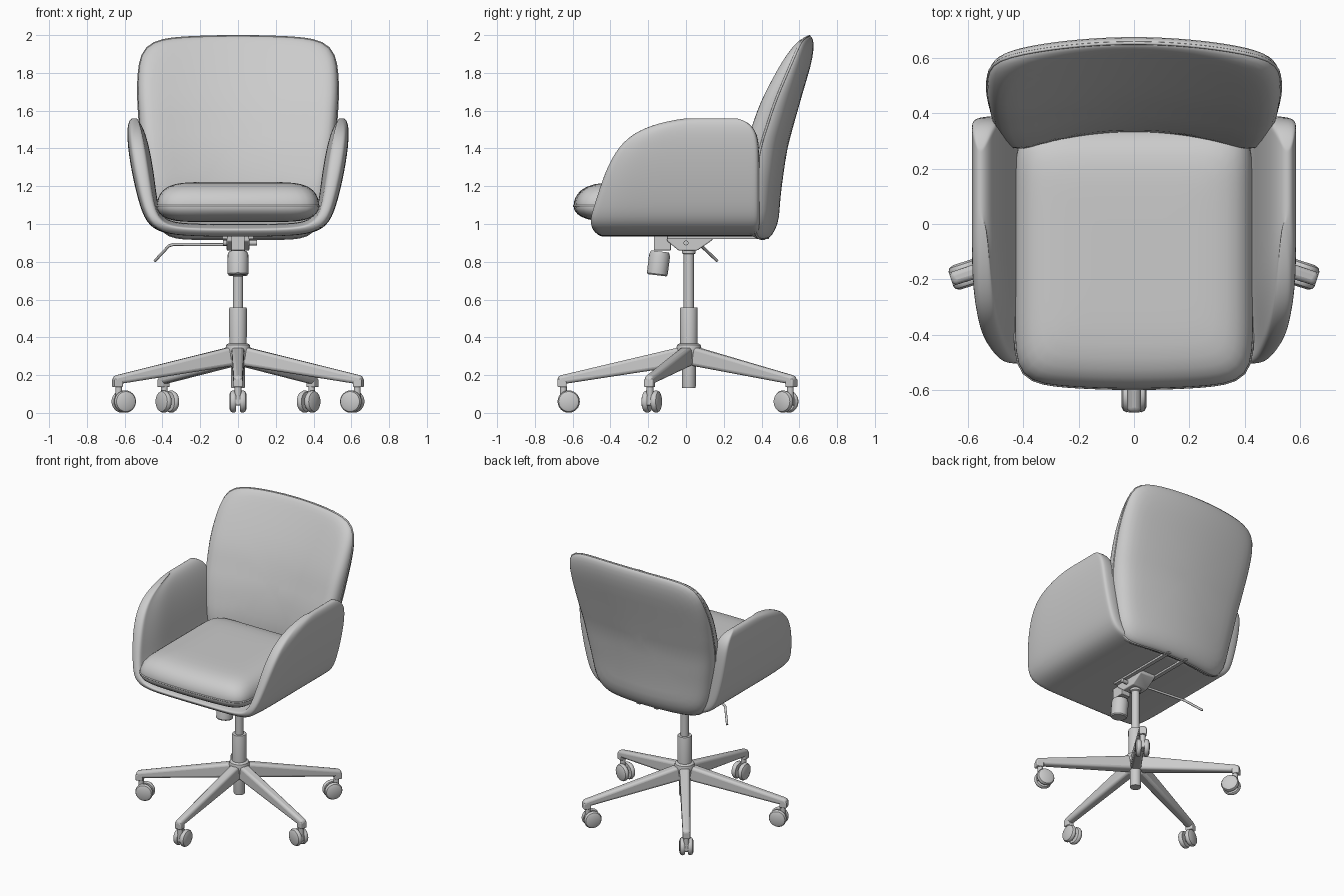
import bpy, bmesh, math
from mathutils import Matrix

cube = bpy.data.objects.get("Cube")
if cube:
    bpy.data.objects.remove(cube, do_unlink=True)

grey = bpy.data.materials.new("plain_grey")
grey.use_nodes = True
colour = (0.6, 0.6, 0.6, 1)
grey.diffuse_color = colour
grey.node_tree.nodes["Principled BSDF"].inputs["Base Color"].default_value = colour


def interp(table, t):
    """Linear lookup in a short table of (key, value) pairs."""
    if t <= table[0][0]:
        return table[0][1]
    for (a, va), (b, vb) in zip(table, table[1:]):
        if t <= b:
            return va + (vb - va) * (t - a) / (b - a)
    return table[-1][1]


def soft(table, t):
    """Lookup averaged over a short span, to round the kinks."""
    return sum(interp(table, t + 0.02 * k) for k in range(-3, 4)) / 7


def finish(name, bm, angle=35, bevel=0, subsurf=0):
    bmesh.ops.remove_doubles(bm, verts=bm.verts, dist=1e-5)
    bmesh.ops.recalc_face_normals(bm, faces=bm.faces)
    mesh = bpy.data.meshes.new(name)
    bm.to_mesh(mesh)
    bm.free()
    mesh.materials.append(grey)
    ob = bpy.data.objects.new(name, mesh)
    bpy.context.collection.objects.link(ob)
    bpy.ops.object.select_all(action='DESELECT')
    ob.select_set(True)
    bpy.context.view_layer.objects.active = ob
    bpy.ops.object.shade_smooth_by_angle(angle=math.radians(angle))
    if bevel:
        mod = ob.modifiers.new("bevel", 'BEVEL')
        mod.width, mod.segments = bevel, 3
    if subsurf:
        mod = ob.modifiers.new("smooth", 'SUBSURF')
        mod.levels = mod.render_levels = subsurf


def lathe(name, profile, matrix=Matrix(), n=28):
    """Spin (radius, height) points about the local z axis."""
    bm = bmesh.new()
    pts = [(0, profile[0][1])] + profile + [(0, profile[-1][1])]
    vs = [bm.verts.new((r, 0, z)) for r, z in pts]
    edges = [bm.edges.new(p) for p in zip(vs, vs[1:])]
    bmesh.ops.spin(bm, geom=vs + edges, cent=(0, 0, 0), axis=(0, 0, 1),
                   angle=math.tau, steps=n, use_merge=True)
    bm.transform(matrix)
    finish(name, bm)


def prism(name, ring_a, ring_b, matrix=Matrix(), bevel=0.006):
    """Join two matching polygons into a solid."""
    bm = bmesh.new()
    a = [bm.verts.new(p) for p in ring_a]
    b = [bm.verts.new(p) for p in ring_b]
    bm.faces.new(a)
    bm.faces.new(b[::-1])
    for i in range(len(a)):
        j = (i + 1) % len(a)
        bm.faces.new((a[i], a[j], b[j], b[i]))
    bm.transform(matrix)
    finish(name, bm, bevel=bevel)


def pipe(name, points, radius, cyclic=False):
    curve = bpy.data.curves.new(name, 'CURVE')
    curve.dimensions = '3D'
    curve.bevel_depth, curve.bevel_resolution = radius, 2
    curve.use_fill_caps = True
    spline = curve.splines.new('POLY')
    spline.points.add(len(points) - 1)
    for p, co in zip(spline.points, points):
        p.co = (*co, 1)
    spline.use_cyclic_u = cyclic
    curve.materials.append(grey)
    bpy.context.collection.objects.link(bpy.data.objects.new(name, curve))


def pillow(name, place, power, edge, n=96):
    """Padded panel: place(u, v, t) maps a rounded square with thickness t."""
    bm = bmesh.new()

    def ring(s, t):
        out = []
        for k in range(n):
            c, d = math.cos(math.tau * k / n), math.sin(math.tau * k / n)
            r = s * (abs(c) ** power + abs(d) ** power) ** (-1 / power)
            out.append(place(r * c, r * d, t))
        return out

    steps = [0.1, 0.25, 0.4, 0.55, 0.68, 0.78, 0.86, 0.92, 0.96, 0.985, 0.996, 1]
    sizes = [(s, math.sqrt(1 - s ** edge)) for s in steps]
    sizes += [(s, -t) for s, t in sizes[-2::-1]]
    rings = [[bm.verts.new(p) for p in ring(s, t)] for s, t in sizes]
    for a, b in zip(rings, rings[1:]):
        for k in range(n):
            j = (k + 1) % n
            bm.faces.new((a[k], a[j], b[j], b[k]))
    bm.faces.new(rings[0])
    bm.faces.new(rings[-1][::-1])
    finish(name, bm, angle=80)
    pipe(name + "_piping", ring(0.997, 0), 0.006, True)


# Seat cushion
def seat_place(u, v, t):
    y = -0.11 + 0.46 * v
    if v < 0:
        y -= 0.025 * (1 - u * u) * v * v
    return (0.43 * u, y, 1.095 + t * (0.127 if t > 0 else 0.085))


pillow("seat_cushion", seat_place, 9, 7)

# Backrest, leaning and wrapped around the sitter
back_front = [(0.92, 0.37), (1.0, 0.34), (1.2, 0.33), (1.4, 0.37), (1.65, 0.455),
              (1.8, 0.53), (1.93, 0.60), (2.0, 0.63)]
back_rear = [(0.92, 0.46), (0.98, 0.49), (1.15, 0.5), (1.4, 0.535), (1.65, 0.605),
             (1.87, 0.67), (2.0, 0.688)]
back_width = [(0.92, 0.43), (1.1, 0.46), (1.3, 0.495), (1.5, 0.52), (1.7, 0.532), (2.0, 0.525)]


def back_place(u, v, t):
    z = 1.458 + 0.538 * v
    x = soft(back_width, z) * u
    f, r = soft(back_front, z), soft(back_rear, z)
    y = (f + r) / 2 - t * (r - f) / 2 - (0.062 + 0.03 * max(t, 0)) * u * u
    return (x, y, z - 0.025 * u * u * max(v, 0))


pillow("backrest", back_place, 8, 14)

# Arm shell: one U-shaped padded sweep under the seat and up both sides
outer = [(0.566, 1.56), (0.581, 1.538), (0.588, 1.48), (0.58, 1.38), (0.558, 1.25),
         (0.527, 1.12), (0.49, 1.01), (0.415, 0.95), (0.25, 0.935), (0, 0.932)]
inner = [(0.543, 1.56), (0.517, 1.538), (0.49, 1.48), (0.464, 1.38), (0.443, 1.25),
         (0.428, 1.12), (0.405, 1.04), (0.345, 1.008), (0.22, 1.0), (0, 1.0)]
shell_front = [(0.93, -0.455), (0.95, -0.48), (1.0, -0.52), (1.1, -0.485), (1.28, -0.43),
               (1.42, -0.36), (1.48, -0.29), (1.538, -0.14), (1.56, 0.0)]
shell_back = [(1.38, 0.39), (1.48, 0.38), (1.538, 0.335), (1.56, 0.27)]


def sweep(half, s, y_shift=0.0):
    """One U section of the shell at fraction s from front to back."""
    row = []
    for x, z in half + [(-x, z) for x, z in half[-2::-1]]:
        y0, y1 = interp(shell_front, z), interp(shell_back, z)
        row.append((x * (1 - 0.04 * max(0, 1 - 5 * s) ** 2), y0 + (y1 - y0) * s, z))
    return row


bm = bmesh.new()
stations = [0, 0.04, 0.12, 0.24, 0.42, 0.62, 0.85, 0.96, 1]
sheets = []
for base in (outer, inner):
    rows = []
    for s in stations:
        # the padding swells inward behind the thin front rim
        full = min(1, 0.6 + 2.2 * s)
        half = [(a + (b - a) * full, c + (d - c) * full)
                for (a, c), (b, d) in zip(outer, base)]
        rows.append([bm.verts.new(p) for p in sweep(half, s)])
    sheets.append(rows)
    for a, b in zip(rows, rows[1:]):
        for j in range(len(a) - 1):
            bm.faces.new((a[j], a[j + 1], b[j + 1], b[j]))
rims = []
for g in sheets:
    rims.append(g[0] + [row[-1] for row in g[1:]] + g[-1][-2::-1]
                + [row[0] for row in g[-2:0:-1]])
for k in range(len(rims[0])):
    j = (k + 1) % len(rims[0])
    bm.faces.new((rims[0][k], rims[0][j], rims[1][j], rims[1][k]))
finish("arm_shell", bm, angle=180, subsurf=2)


def box(name, x0, x1, y0, y1, z0, z1, matrix=Matrix(), bevel=0.004):
    ring = [(x0, y0), (x1, y0), (x1, y1), (x0, y1)]
    prism(name, [(x, y, z0) for x, y in ring], [(x, y, z1) for x, y in ring], matrix, bevel)


# Tilt mechanism, support straps, tension knob and lever
side = [(-0.1, 0.94), (-0.1, 0.91), (-0.04, 0.86), (0.06, 0.86), (0.14, 0.915), (0.14, 0.94)]
prism("tilt_housing", [(-0.06, y, z) for y, z in side], [(0.06, y, z) for y, z in side])
for label, sx in (("left", 1), ("right", -1)):
    box(label + "_support_strap", sx * 0.07 - 0.015, sx * 0.07 + 0.015, -0.1, 0.44, 0.92, 0.94)
pipe("pivot_pin", [(-0.08, 0, 0.9), (0.1, 0, 0.9)], 0.014)
box("knob_bracket", -0.035, 0.035, -0.17, -0.08, 0.86, 0.935)
lathe("tension_knob", [(0.049, -0.065), (0.055, -0.058), (0.056, 0.04), (0.048, 0.062)],
      Matrix.Translation((0, -0.145, 0.793)) @ Matrix.Rotation(math.radians(-7), 4, 'X'), 16)
pipe("lever", [(0, 0.04, 0.89), (-0.34, 0.07, 0.892), (-0.365, 0.08, 0.885),
               (-0.44, 0.165, 0.805)], 0.008)

# Gas column
centre = Matrix.Translation((0, 0.015, 0))
lathe("column_rod", [(0.027, 0.5), (0.027, 0.84), (0.036, 0.845), (0.036, 0.88)], centre)
lathe("column_sleeve", [(0.046, 0.33), (0.047, 0.55), (0.045, 0.557)], centre)
lathe("column_foot", [(0.035, 0.132), (0.037, 0.14), (0.037, 0.3)], centre)
lathe("base_hub", [(0.05, 0.262), (0.06, 0.28), (0.067, 0.34), (0.062, 0.36), (0.05, 0.368)], centre)

# Five legs with twin-wheel casters; local +x points outward
for i in range(5):
    m = centre @ Matrix.Rotation(math.radians(-90 + 72 * i), 4, 'Z')
    tag = "_" + str(i + 1)
    prism("leg" + tag,
          [(0.03, -0.036, 0.25), (0.03, 0.036, 0.25), (0.03, 0.034, 0.352), (0.03, -0.034, 0.352)],
          [(0.695, -0.025, 0.148), (0.695, 0.025, 0.148), (0.695, 0.024, 0.195), (0.695, -0.024, 0.195)],
          m, 0.017)
    box("leg_tip" + tag, 0.647, 0.695, -0.025, 0.025, 0.136, 0.18, m, 0.006)
    lathe("caster_stem" + tag, [(0.018, 0.05), (0.018, 0.14)], m @ Matrix.Translation((0.664, 0, 0)), 16)
    box("caster_body" + tag, 0.625, 0.682, -0.014, 0.014, 0.04, 0.09, m)
    for label, s in (("left", 1), ("right", -1)):
        wheel = m @ Matrix.Translation((0.636, s * 0.01, 0.06)) @ Matrix.Rotation(-s * math.pi / 2, 4, 'X')
        lathe(label + "_caster_wheel" + tag,
              [(0.052, 0), (0.058, 0.008), (0.059, 0.018), (0.053, 0.029), (0.037, 0.036)], wheel, 24)
